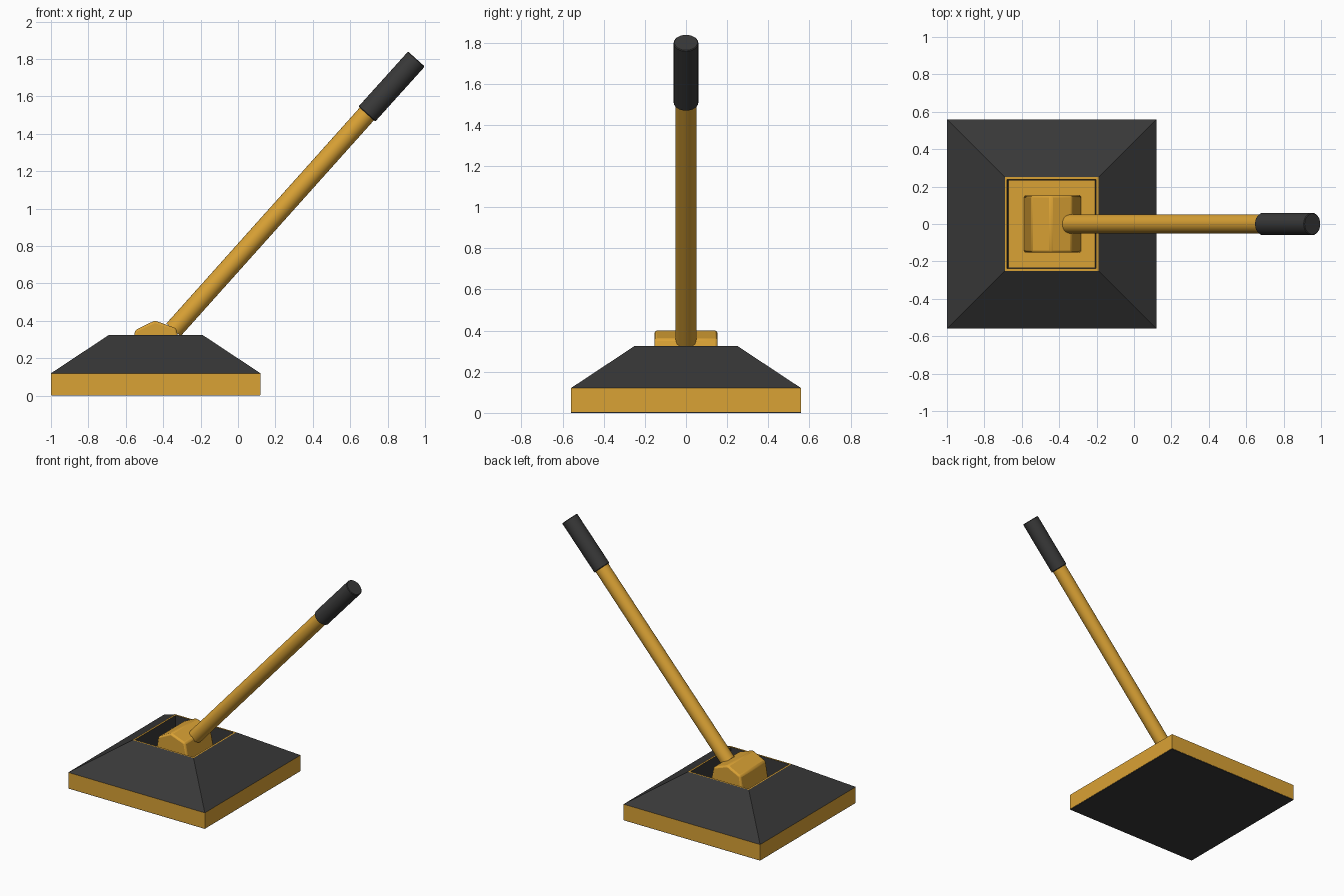
import bpy, bmesh
from mathutils import Vector

if "Cube" in bpy.data.objects:
    bpy.data.objects.remove(bpy.data.objects["Cube"])

CX = -0.44  # centre of the base along x


def material(name, rgb):
    m = bpy.data.materials.new(name)
    m.diffuse_color = (*rgb, 1)
    m.use_nodes = True
    m.node_tree.nodes["Principled BSDF"].inputs["Base Color"].default_value = m.diffuse_color
    return m


ORANGE = material("orange_paint", (0.7, 0.36, 0.035))
DARK = material("dark_rubber", (0.04, 0.04, 0.04))


def link(name, bm, mats):
    bmesh.ops.recalc_face_normals(bm, faces=bm.faces)
    me = bpy.data.meshes.new(name)
    bm.to_mesh(me)
    bm.free()
    ob = bpy.data.objects.new(name, me)
    bpy.context.collection.objects.link(ob)
    for m in mats:
        me.materials.append(m)
    return ob


def bevel(ob, width, segments=2):
    mod = ob.modifiers.new("bevel", "BEVEL")
    mod.width, mod.segments = width, segments
    mod.limit_method = "ANGLE"


def smooth(ob):
    bpy.ops.object.select_all(action="DESELECT")
    ob.select_set(True)
    bpy.context.view_layer.objects.active = ob
    bpy.ops.object.shade_smooth_by_angle()


def box(name, half, z0, z1, mat):
    bm = bmesh.new()
    bmesh.ops.create_cube(bm, size=1)
    bmesh.ops.scale(bm, vec=(2 * half, 2 * half, z1 - z0), verts=bm.verts)
    bmesh.ops.translate(bm, vec=(CX, 0, (z0 + z1) / 2), verts=bm.verts)
    return link(name, bm, [mat])


def rod(name, a, b, radius, sides, mat):
    a, b = Vector(a), Vector(b)
    bm = bmesh.new()
    bmesh.ops.create_cone(bm, cap_ends=True, segments=sides, radius1=radius,
                          radius2=radius, depth=(b - a).length)
    ob = link(name, bm, [mat])
    ob.location = (a + b) / 2
    ob.rotation_euler = (b - a).to_track_quat("Z", "Y").to_euler()
    return ob


# Base slab with a thin dark sole
box("base_slab", 0.56, 0.004, 0.12, ORANGE)
box("sole_plate", 0.558, 0.0, 0.006, DARK)

# Sloped cover: square rings from the outside edge over the rim into the well
bm = bmesh.new()
rings = []
for half, z in [(0.56, 0.12), (0.25, 0.325), (0.238, 0.325), (0.232, 0.12)]:
    rings.append([bm.verts.new((CX + sx * half, sy * half, z))
                  for sx, sy in [(-1, -1), (1, -1), (1, 1), (-1, 1)]])
for k in range(3):
    for i in range(4):
        j = (i + 1) % 4
        f = bm.faces.new((rings[k][i], rings[k][j], rings[k + 1][j], rings[k + 1][i]))
        f.material_index = 1 if k == 1 else 0
link("sloped_cover", bm, [DARK, ORANGE])

# Ridged socket block standing in the well
profile = [(-0.59, 0.115), (-0.55, 0.35), (-0.445, 0.402), (-0.33, 0.36), (-0.28, 0.115)]
bm = bmesh.new()
face = bm.faces.new([bm.verts.new((x, -0.153, z)) for x, z in profile])
ext = bmesh.ops.extrude_face_region(bm, geom=[face], use_keep_orig=True)
bmesh.ops.translate(bm, vec=(0, 0.306, 0),
                    verts=[g for g in ext["geom"] if isinstance(g, bmesh.types.BMVert)])
socket = link("handle_socket", bm, [ORANGE])
bevel(socket, 0.012)
smooth(socket)

# Slanted handle and its grip
shaft = rod("handle_shaft", (-0.345, 0, 0.352), (0.70, 0, 1.519), 0.051, 24, ORANGE)
smooth(shaft)
grip = rod("handle_grip", (0.689, 0, 1.506), (0.954, 0, 1.80), 0.06, 24, DARK)
bevel(grip, 0.004, 1)
smooth(grip)
